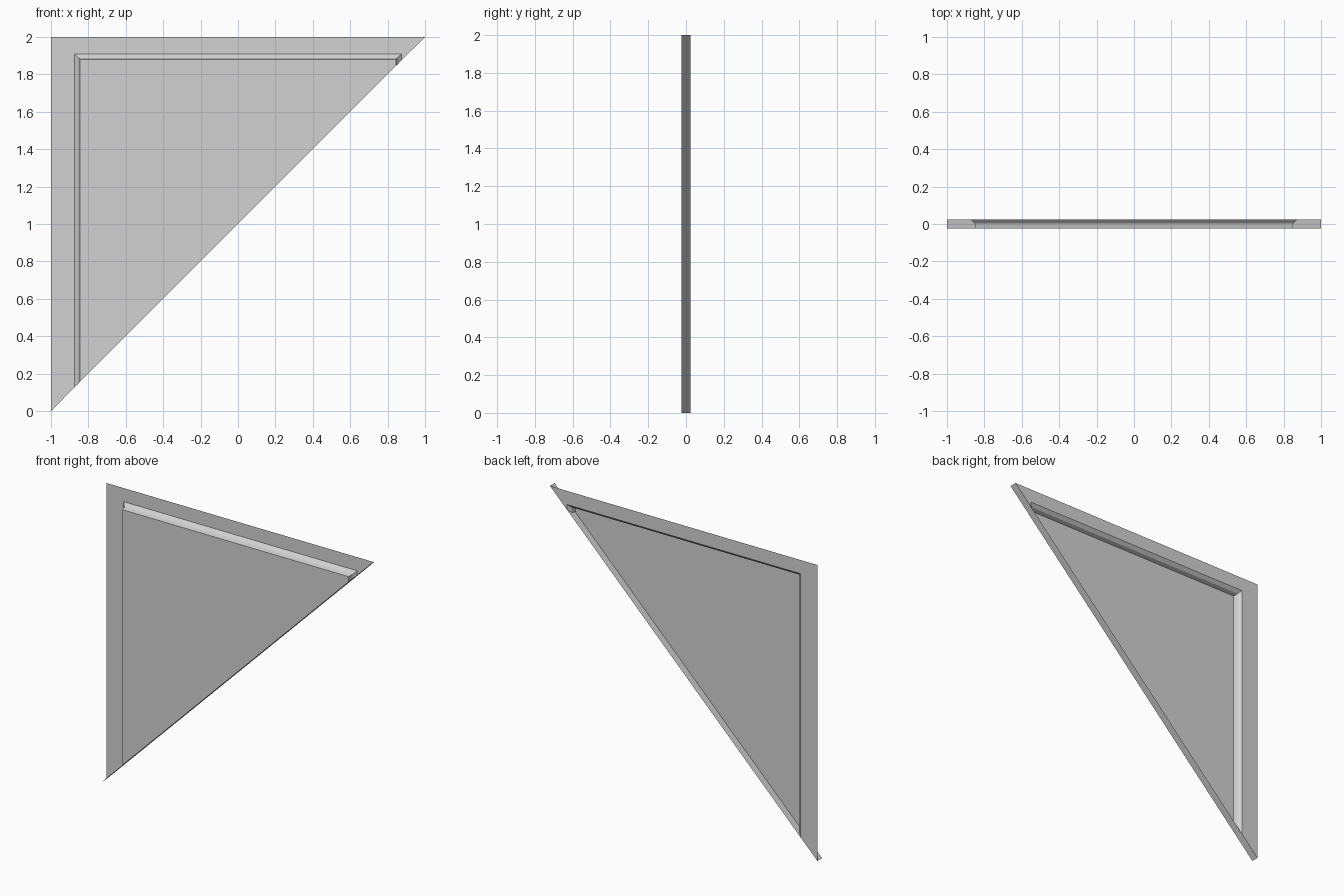
import bpy, bmesh
from mathutils import Vector

if "Cube" in bpy.data.objects:
    bpy.data.objects.remove(bpy.data.objects["Cube"])

grey = bpy.data.materials.new("light_grey")
grey.diffuse_color = (0.65, 0.65, 0.65, 1)
grey.use_nodes = True
grey.node_tree.nodes["Principled BSDF"].inputs["Base Color"].default_value = grey.diffuse_color

CENTRE = Vector((0, 0, 1))
# Nested rectangles: half width, half height, depth
RINGS = [(1.0, 1.0, 0.025), (0.873, 0.908, 0.025),
         (0.852, 0.887, 0.004), (0.845, 0.88, -0.025)]


def finish(name, bm):
    mesh = bpy.data.meshes.new(name)
    bm.to_mesh(mesh)
    bm.free()
    mesh.materials.append(grey)
    obj = bpy.data.objects.new(name, mesh)
    bpy.context.collection.objects.link(obj)
    return obj


# Pressed panel: outer border, two-facet step and raised centre, cut diagonally
bm = bmesh.new()
loops = [[bm.verts.new(CENTRE + Vector((sx * hx, y, sz * hz)))
          for sx, sz in ((-1, -1), (1, -1), (1, 1), (-1, 1))]
         for hx, hz, y in RINGS]
for outer, inner in zip(loops, loops[1:]):
    for i in range(4):
        j = (i + 1) % 4
        bm.faces.new((outer[i], outer[j], inner[j], inner[i]))
bm.faces.new(loops[-1])
bmesh.ops.bisect_plane(bm, geom=bm.verts[:] + bm.edges[:] + bm.faces[:],
                       dist=1e-5, plane_co=CENTRE, plane_no=(1, 0, -1),
                       clear_outer=True)
finish("pressed_panel", bm)

# Flat strip closing the diagonal edge
bm = bmesh.new()
bm.faces.new([bm.verts.new(p) for p in
              ((-1, -0.025, 0), (-1, 0.025, 0), (1, 0.025, 2), (1, -0.025, 2))])
finish("diagonal_edge_strip", bm)
